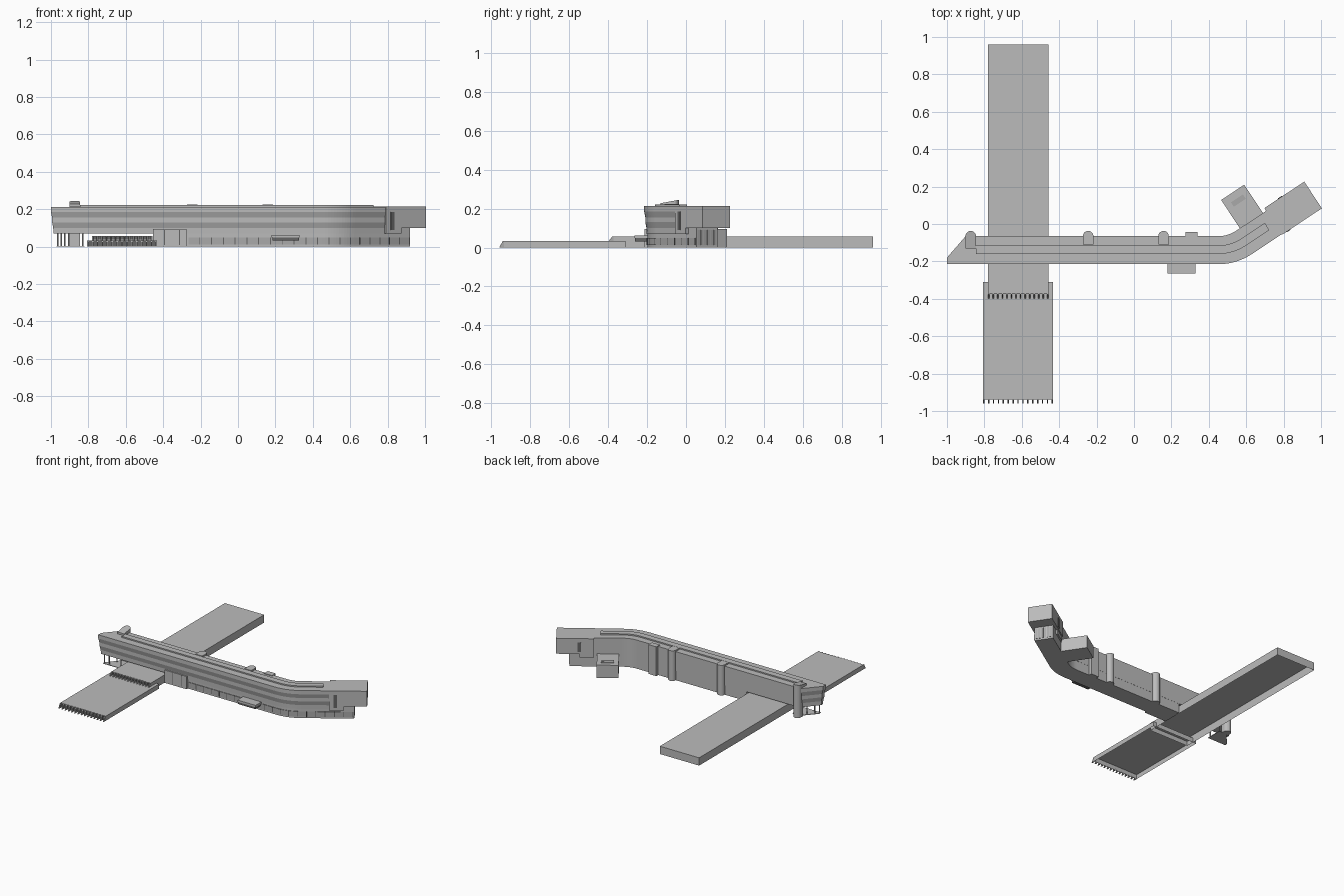
import bpy, bmesh, math
from mathutils import Vector, Matrix

if "Cube" in bpy.data.objects:
    bpy.data.objects.remove(bpy.data.objects["Cube"])

def mat(name, v):
    m = bpy.data.materials.new(name)
    m.diffuse_color = (v, v, v, 1)
    m.use_nodes = True
    m.node_tree.nodes["Principled BSDF"].inputs["Base Color"].default_value = m.diffuse_color
    return m

WALL, BAND, DARK = mat("light grey", 0.5), mat("band grey", 0.4), mat("dark grey", 0.13)

def finish(name, bm, mats, closed=True):
    if closed:
        bmesh.ops.recalc_face_normals(bm, faces=bm.faces)
    me = bpy.data.meshes.new(name)
    bm.to_mesh(me)
    bm.free()
    for m in mats:
        me.materials.append(m)
    ob = bpy.data.objects.new(name, me)
    bpy.context.collection.objects.link(ob)
    return ob

# Building line: straight, then an arc, then an angled wing.
# s runs along the front, d goes inwards from the front wall.
FY, R, BX, A = -0.215, 0.325, 0.45, math.radians(33.5)
S1 = BX + R * A
SEND = 1.088

def at(s, d):
    if s <= BX:
        return Vector((s, FY + d))
    a = min((s - BX) / R, A)
    p = Vector((BX + (R - d) * math.sin(a), FY + R - (R - d) * math.cos(a)))
    if s > S1:
        p += (s - S1) * Vector((math.cos(A), math.sin(A)))
    return p

def stations(s0, s1):
    inner = [BX + R * A * i / 12 for i in range(13)]
    return [s0] + [s for s in inner if s0 + 1e-4 < s < s1 - 1e-4] + [s1]

def loft(name, rings, mats=(WALL,), rule=None, bottom=True):
    """Join rings of (x, y, z) points from bottom to top, with caps."""
    bm = bmesh.new()
    vs = [[bm.verts.new(p) for p in r] for r in rings]
    n = len(vs[0])
    for k in range(len(vs) - 1):
        for i in range(n):
            j = (i + 1) % n
            f = bm.faces.new((vs[k][i], vs[k][j], vs[k + 1][j], vs[k + 1][i]))
            if rule:
                f.material_index = rule(k, i)
    bm.faces.new(vs[-1])
    if bottom:
        bm.faces.new(vs[0][::-1])
    return finish(name, bm, mats)

def prism(name, pts, z0, z1, m=WALL, bottom=True):
    return loft(name, [[(p[0], p[1], z) for p in pts] for z in (z0, z1)], (m,), None, bottom)

def strip(name, s0, s1, d0, d1, z0, z1, m=WALL):
    S = stations(s0, s1)
    return prism(name, [at(s, d0) for s in S] + [at(s, d1) for s in reversed(S)], z0, z1, m)

def box(name, x0, x1, y0, y1, z0, z1, m=WALL, bottom=True):
    return prism(name, [(x0, y0), (x1, y0), (x1, y1), (x0, y1)], z0, z1, m, bottom)

# Upper floors: stepped leaning front with two window bands and a slanted left end
levels = [(0.07, .013), (0.1, .012), (0.13, .006), (0.155, .006), (0.185, 0), (0.213, 0)]
rings = []
for z, e in levels:
    F = stations(-1 + e, 0.84)
    B = stations(-0.9 + e, 0.84)
    ring = [at(s, e) for s in F] + [at(s, 0.15) for s in reversed(B)] + [Vector((-1 + e, -0.18))]
    rings.append([(p.x, p.y, z) for p in ring])
nf, nr = len(stations(-1, 0.84)), len(rings[0])
loft("upper_floors", rings, (WALL, BAND),
     lambda k, i: 1 if k in (1, 3) and (i < nf - 1 or i >= nr - 2) else 0)
strip("roof_strip", -0.845, 0.79, 0.055, 0.1, 0.213, 0.222)

# End block of the wing
strip("end_block", 0.832, SEND, -0.003, 0.168, 0.1, 0.214)
strip("end_block_base", 0.832, 0.93, -0.003, 0.16, 0.07, 0.1)
strip("end_window_front", 0.862, 0.886, -0.006, 0.0, 0.09, 0.185, DARK)
strip("end_window_back", 0.92, 0.945, 0.165, 0.171, 0.115, 0.185, DARK)

# Ground floor with a row of window panels
strip("ground_floor", -0.45, 0.85, 0.018, 0.149, 0, 0.07)
strip("ground_floor_wing", 0.85, 1.0, 0.018, 0.149, 0, 0.1)
s = -0.265
while s < 0.98:
    strip("ground_window", s, s + 0.058, 0.014, 0.018, 0.012, 0.05, BAND)
    strip("ground_mullion", s + 0.058, s + 0.063, 0.013, 0.018, 0.012, 0.05, DARK)
    s += 0.063
for i in range(6):
    d = 0.025 + i * 0.02
    strip("wing_end_window", 1.0, 1.003, d, d + 0.015, 0.012, 0.09, BAND)

# Entrance bay and front canopy
box("entrance_bay", -0.455, -0.275, -0.212, -0.1, 0, 0.095)
for x in (-0.395, -0.315):
    box("entrance_joint", x, x + 0.004, -0.214, -0.212, 0.01, 0.09, DARK)
box("canopy_roof", 0.18, 0.33, -0.265, -0.195, 0.048, 0.062)
box("canopy_glass", 0.185, 0.325, -0.262, -0.195, 0.032, 0.048, DARK)

# Low halls with open undersides and sloping fins on their front ends
def hall(name, x0, x1, y0, y1, h, fins, fz):
    box(name, x0, x1, y0, y1, 0, h, WALL, False)
    box(name + "_front_glass", x0 + .004, x1 - .004, y0 - .003, y0, fz + .004, h - .005, DARK)
    for i in range(fins):
        x = x0 + (x1 - x0 - 0.007) * i / (fins - 1)
        loft(name + "_fin", [[(x, y0 - .025, fz), (x + .007, y0 - .025, fz), (x + .007, y0, fz), (x, y0, fz)],
                             [(x, y0 - .006, h), (x + .007, y0 - .006, h), (x + .007, y0, h), (x, y0, h)]], (BAND,))

hall("front_hall", -0.807, -0.433, -0.935, -0.31, 0.034, 15, 0)
hall("back_hall", -0.78, -0.457, -0.372, 0.96, 0.058, 14, 0.034)

# Round-backed stair towers
def tower(name, x, r, y_front, y_mid, z0, zf, zb):
    pts = [(x - r, y_front), (x + r, y_front)]
    pts += [(x + r * math.cos(math.pi * i / 12), y_mid + r * math.sin(math.pi * i / 12)) for i in range(13)]
    y_back = y_mid + r
    top = [(px, py, zf + (zb - zf) * (py - y_front) / (y_back - y_front)) for px, py in pts]
    loft(name, [[(px, py, z0) for px, py in pts], top])

tower("left_tower", -0.873, 0.028, -0.09, -0.065, 0, 0.214, 0.214)
tower("left_tower_cap", -0.873, 0.028, -0.13, -0.065, 0.214, 0.228, 0.245)
tower("middle_tower", -0.245, 0.028, -0.11, -0.065, 0, 0.224, 0.224)
tower("right_tower", 0.158, 0.028, -0.11, -0.065, 0, 0.224, 0.224)
box("back_shaft", 0.275, 0.34, -0.085, -0.043, 0, 0.218)

# Columns and floor plate below the left end
prism("left_floor_plate", [(-0.97, -0.2), (-0.82, -0.2), (-0.82, -0.08), (-0.88, -0.08), (-0.97, -0.18)], 0, 0.004)
for x, y in [(-0.965, -0.19), (-0.945, -0.165), (-0.925, -0.19), (-0.905, -0.13), (-0.83, -0.19), (-0.83, -0.1)]:
    prism("column", [(x + .004 * math.cos(a * math.pi / 4), y + .004 * math.sin(a * math.pi / 4)) for a in range(8)], 0, 0.075)

# Annex behind the bend, turned with the wing
def turned(cx, cy, w, l):
    m = Matrix.Rotation(A, 2)
    return [Vector((cx, cy)) + m @ Vector((a * w / 2, b * l / 2)) for a, b in ((-1, -1), (1, -1), (1, 1), (-1, 1))]

prism("annex", turned(0.58, 0.09, 0.148, 0.19), 0, 0.095)
prism("annex_skylight_frame", turned(0.558, 0.125, 0.085, 0.036), 0.095, 0.1)
prism("annex_skylight", turned(0.558, 0.125, 0.077, 0.028), 0.1, 0.102, BAND)
